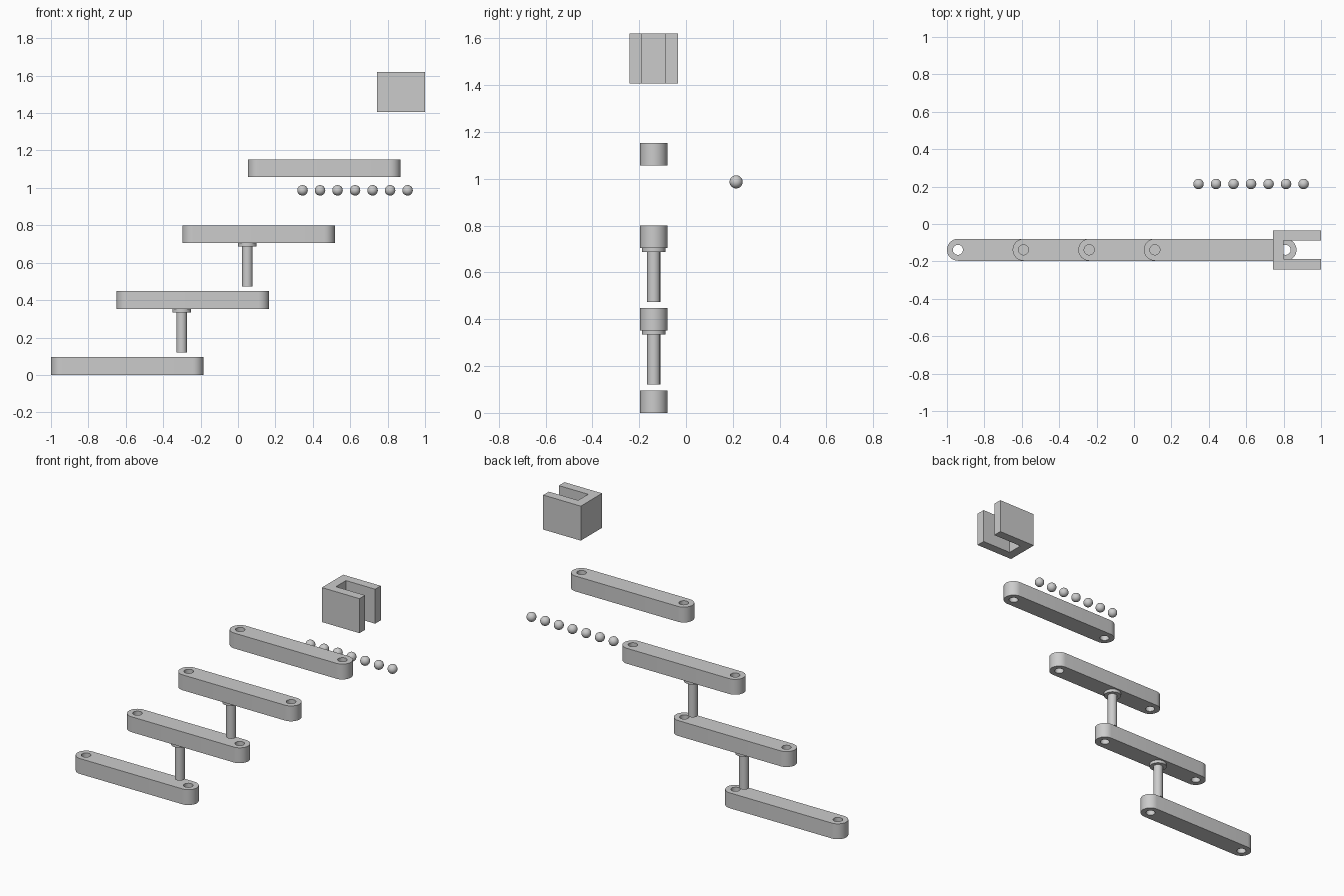
import bpy
from math import cos, sin, pi, radians

if "Cube" in bpy.data.objects:
    bpy.data.objects.remove(bpy.data.objects["Cube"])

YC = -0.138              # centre line of the chain
STEP_X, STEP_Z = 0.351, 0.3525
LENGTH, R, THICK = 0.816, 0.0585, 0.095
HOLE_R = 0.027


def smooth(obj):
    bpy.ops.object.select_all(action='DESELECT')
    obj.select_set(True)
    bpy.context.view_layer.objects.active = obj
    bpy.ops.object.shade_smooth_by_angle(angle=radians(35))


def arc(cx, r, a0, a1, n, closed=False):
    steps = n if closed else n - 1
    return [(cx + r * cos(a0 + (a1 - a0) * i / steps),
             r * sin(a0 + (a1 - a0) * i / steps)) for i in range(n)]


def extruded(name, loops, loc, height):
    """Flat outline (first loop) with holes, extruded upwards from loc."""
    curve = bpy.data.curves.new(name, 'CURVE')
    curve.dimensions = '2D'
    curve.fill_mode = 'BOTH'
    curve.extrude = height / 2
    for pts in loops:
        s = curve.splines.new('POLY')
        s.points.add(len(pts) - 1)
        for p, (x, y) in zip(s.points, pts):
            p.co = (x, y, 0, 1)
        s.use_cyclic_u = True
    obj = bpy.data.objects.new(name, curve)
    obj.location = (loc[0], loc[1], loc[2] + height / 2)
    bpy.context.collection.objects.link(obj)
    bpy.ops.object.select_all(action='DESELECT')
    obj.select_set(True)
    bpy.context.view_layer.objects.active = obj
    bpy.ops.object.convert(target='MESH')
    obj = bpy.context.object
    # weld the separately generated caps and walls
    bpy.ops.object.mode_set(mode='EDIT')
    bpy.ops.mesh.select_all(action='SELECT')
    bpy.ops.mesh.remove_doubles(threshold=0.0001)
    bpy.ops.mesh.normals_make_consistent(inside=False)
    bpy.ops.object.mode_set(mode='OBJECT')
    smooth(obj)
    return obj


def cylinder(name, r, x, z0, z1):
    bpy.ops.mesh.primitive_cylinder_add(vertices=32, radius=r, depth=z1 - z0,
                                        location=(x, YC, (z0 + z1) / 2))
    obj = bpy.context.object
    obj.name = name
    smooth(obj)


# Four bar links with rounded ends and a hole at each end
hx = LENGTH / 2 - R
link_loops = [arc(hx, R, -pi / 2, pi / 2, 17) + arc(-hx, R, pi / 2, 3 * pi / 2, 17)]
link_loops += [arc(c, HOLE_R, 0, 2 * pi, 32, True) for c in (-hx, hx)]
for i in range(4):
    extruded(f"link_{i + 1}", link_loops,
             (-1 + LENGTH / 2 + i * STEP_X, YC, i * STEP_Z), THICK)

# Two headed pins below the second and third links
for i in range(2):
    x, z = -0.301 + i * STEP_X, i * STEP_Z
    cylinder(f"pin_{i + 1}", 0.028, x, z + 0.121, z + 0.34)
    cylinder(f"pin_head_{i + 1}", 0.05, x, z + 0.334, z + 0.357)

# Slotted end fork, open towards +x
x0, x1, xs, w, s = 0.743, 1.0, 0.8, 0.104, 0.049
extruded("end_fork", [[(x0, -w), (x1, -w), (x1, -s), (xs, -s),
                       (xs, s), (x1, s), (x1, w), (x0, w)]],
         (0, YC, 1.407), 0.213)

# Row of loose bearing balls
for i in range(7):
    bpy.ops.mesh.primitive_uv_sphere_add(segments=32, ring_count=16, radius=0.028,
                                         location=(0.345 + i * 0.0936, 0.214, 0.987))
    bpy.context.object.name = f"bearing_ball_{i + 1}"
    smooth(bpy.context.object)
